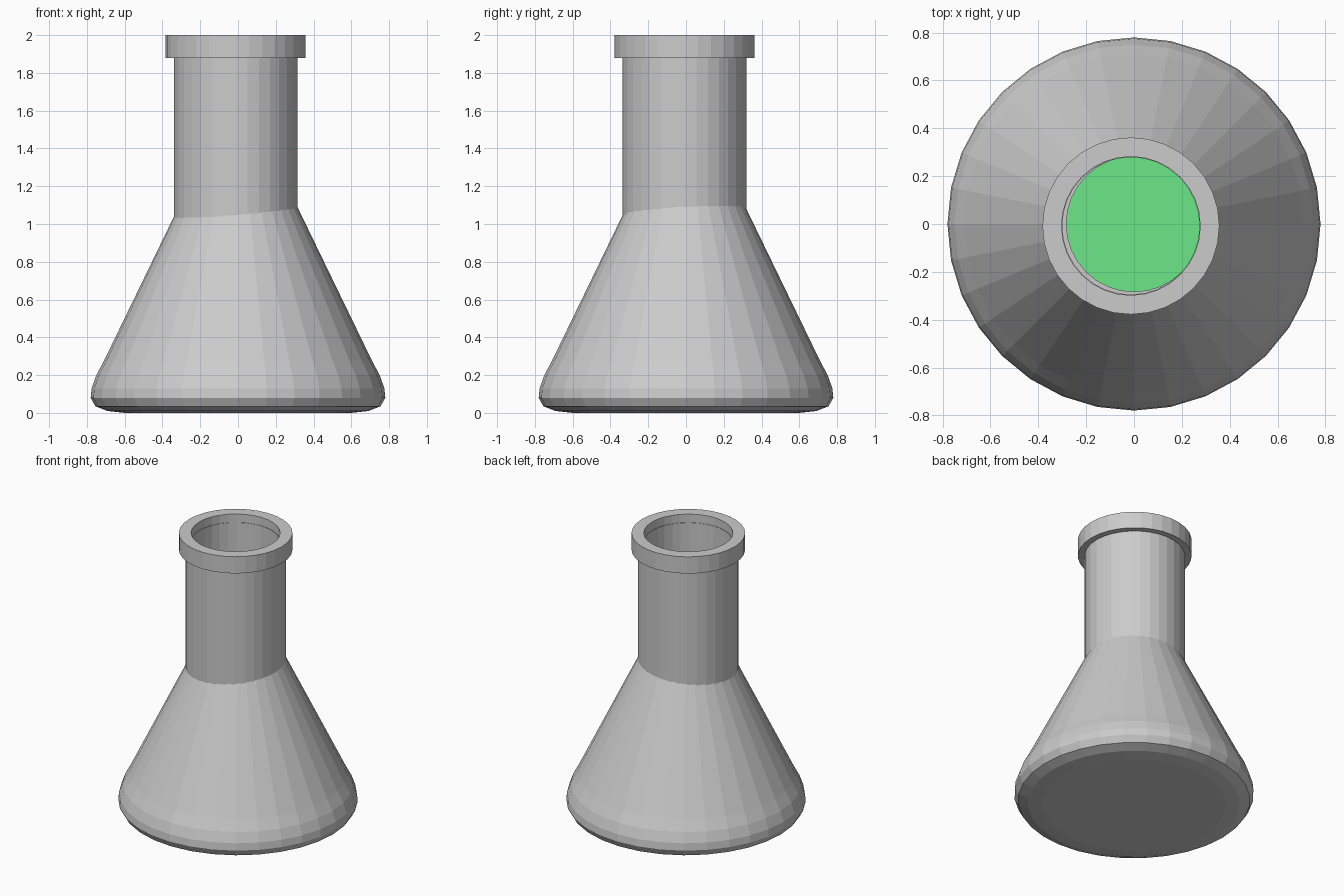
import bpy, bmesh, math

if "Cube" in bpy.data.objects:
    bpy.data.objects.remove(bpy.data.objects["Cube"])

SIDES = 32


def lathe(name, profile, centre=(0, 0), closed=False):
    """Revolve (radius, z) points about a vertical axis; radius 0 makes a pole."""
    bm = bmesh.new()
    rings = []
    for r, z in profile:
        if r == 0:
            rings.append([bm.verts.new((*centre, z))] * SIDES)
        else:
            rings.append([bm.verts.new((centre[0] + r * math.cos(math.tau * i / SIDES),
                                        centre[1] + r * math.sin(math.tau * i / SIDES), z))
                          for i in range(SIDES)])
    pairs = list(zip(rings, rings[1:]))
    if closed:
        pairs.append((rings[-1], rings[0]))
    for a, b in pairs:
        for i in range(SIDES):
            j = (i + 1) % SIDES
            bm.faces.new(dict.fromkeys((a[i], a[j], b[j], b[i])))
    bmesh.ops.recalc_face_normals(bm, faces=bm.faces)
    mesh = bpy.data.meshes.new(name)
    bm.to_mesh(mesh)
    bm.free()
    obj = bpy.data.objects.new(name, mesh)
    bpy.context.collection.objects.link(obj)
    return obj


# Conical body: rounded base, outer wall up, thin inner wall back down
lathe("flask_body", [(0, 0), (0.60, 0), (0.69, 0.01), (0.755, 0.035), (0.78, 0.08),
                     (0.775, 0.13), (0.75, 0.2), (0.71, 0.275), (0.305, 1.11),
                     (0.283, 1.11), (0.69, 0.27), (0.75, 0.12), (0.73, 0.05),
                     (0.60, 0.02), (0, 0.02)])

# Neck tube, set slightly off the body axis
OFFSET = (-0.013, -0.008)
lathe("flask_neck", [(0.327, 1.0), (0.327, 1.94), (0.287, 1.94), (0.287, 1.0)],
      OFFSET, closed=True)

# Thick lip ring
lathe("flask_lip", [(0.37, 1.88), (0.37, 2.0), (0.29, 2.0), (0.29, 1.88)],
      OFFSET, closed=True)

# Green liquid filling the lower part of the body
liquid = lathe("liquid", [(0, 0.03), (0.60, 0.03), (0.72, 0.055), (0.74, 0.12),
                          (0.68, 0.27), (0.55, 0.54), (0, 0.54)])
green = bpy.data.materials.new("green_liquid")
green.diffuse_color = (0.15, 0.8, 0.25, 1)
green.use_nodes = True
green.node_tree.nodes["Principled BSDF"].inputs["Base Color"].default_value = green.diffuse_color
liquid.data.materials.append(green)
